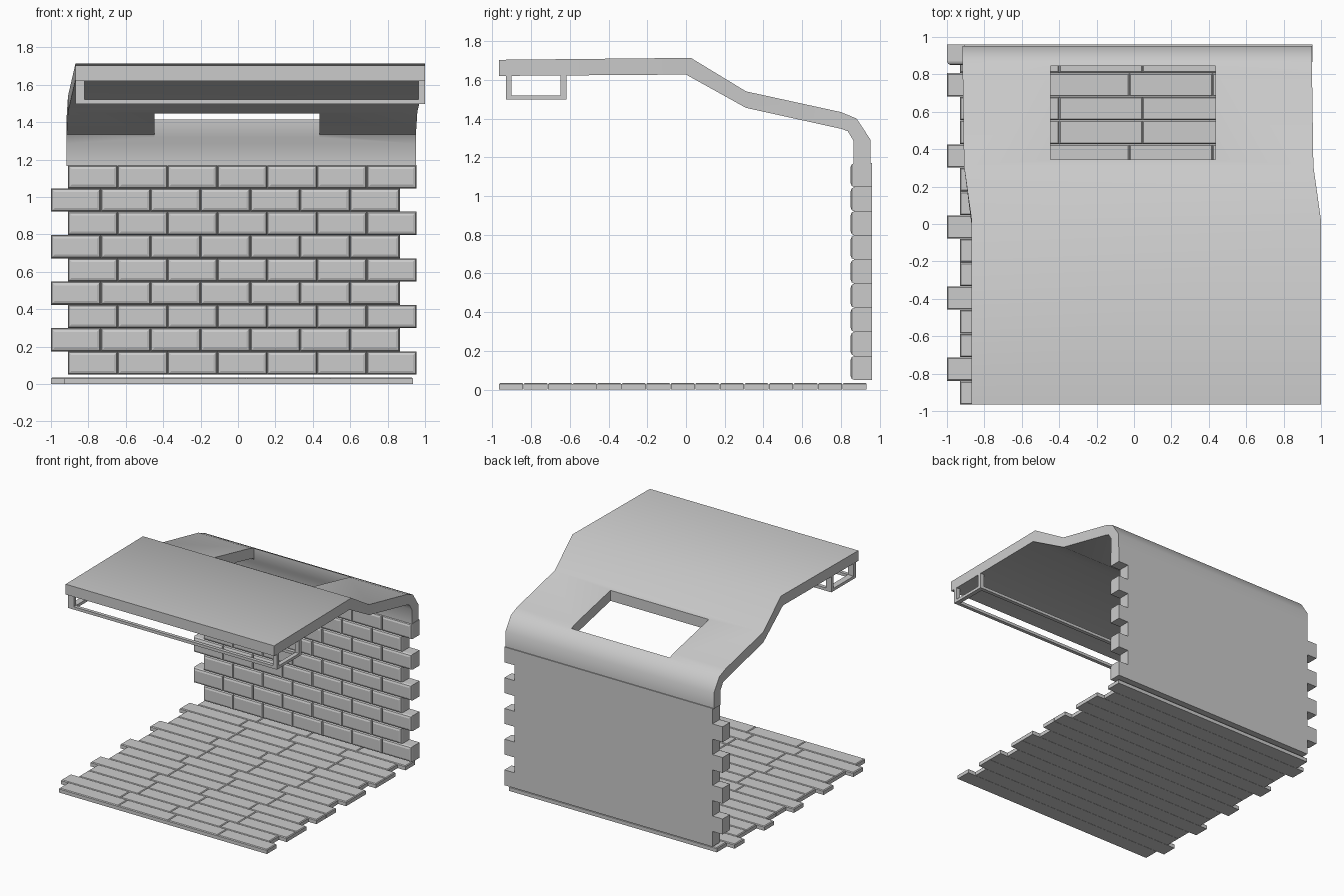
import bpy, bmesh
from mathutils import Vector

if "Cube" in bpy.data.objects:
    bpy.data.objects.remove(bpy.data.objects["Cube"])


def make_object(name, bm):
    bmesh.ops.recalc_face_normals(bm, faces=bm.faces[:])
    me = bpy.data.meshes.new(name)
    bm.to_mesh(me)
    bm.free()
    ob = bpy.data.objects.new(name, me)
    bpy.context.collection.objects.link(ob)
    return ob


def add_box(bm, lo, hi):
    verts = bmesh.ops.create_cube(bm, size=1)["verts"]
    for v in verts:
        v.co = Vector([hi[i] if v.co[i] > 0 else lo[i] for i in range(3)])
    return verts


def bevel_face_rim(bm, verts, axis, value, width, segments=1):
    # Bevel only the edges around the face lying at the given coordinate
    rim = {e for v in verts for e in v.link_edges
           if all(abs(w.co[axis] - value) < 1e-5 for w in e.verts)}
    bmesh.ops.bevel(bm, geom=list(rim), offset=width, segments=segments,
                    profile=0.5, affect='EDGES')


# Floor: 15 rows of planks, every third row shifted to the left
bm = bmesh.new()
pitch = 1.9 / 15
joints = [-0.93, -0.40, 0.045, 0.49, 0.935]
for row in range(15):
    shift = -0.07 if row % 3 == 1 else 0
    y = -0.965 + row * pitch
    for a, b in zip(joints, joints[1:]):
        plank = add_box(bm, (a + shift, y, 0), (b + shift, y + pitch - 0.002, 0.035))
        bevel_face_rim(bm, plank, 2, 0.035, 0.006)
make_object("floor_planks", bm)

# Wall: 9 courses of bricks, bevelled on the room side, flat on the back
bm = bmesh.new()
course, length = 1.12 / 9, 1.865 / 7
for row in range(9):
    x0 = -0.91 if row % 2 == 0 else -1.0
    z = 0.05 + row * course
    for i in range(7):
        x = x0 + i * length
        brick = add_box(bm, (x, 0.85, z), (x + length, 0.96, z + course))
        bevel_face_rim(bm, brick, 1, 0.85, 0.02, 2)
make_object("brick_wall", bm)

# Roof: bent sheet; (outer y, z), (inner y, z), sideways offset
sections = [
    ((-0.965, 1.703), (-0.965, 1.62), 0.065),
    ((0.025, 1.713), (0.0, 1.627), 0.065),
    ((0.31, 1.54), (0.31, 1.455), 0.025),
    ((0.80, 1.433), (0.80, 1.347), 0.018),
    ((0.88, 1.40), (0.835, 1.335), 0.018),
    ((0.953, 1.29), (0.865, 1.285), 0.018),
    ((0.953, 1.165), (0.865, 1.165), 0.018),
]
bm = bmesh.new()
half = 0.934
rings = []
for outer, inner, off in sections:
    rings.append([bm.verts.new((off + sx * half, p[0], p[1]))
                  for sx, p in ((-1, outer), (1, outer), (1, inner), (-1, inner))])
for r0, r1 in zip(rings, rings[1:]):
    for k in range(4):
        n = (k + 1) % 4
        bm.faces.new((r0[k], r0[n], r1[n], r1[k]))
bm.faces.new(rings[0])
bm.faces.new(rings[-1])
roof = make_object("roof", bm)

# Skylight opening cut straight down through the roof
bm = bmesh.new()
add_box(bm, (-0.447, 0.345, 1.2), (0.435, 0.845, 1.8))
cutter = make_object("skylight_cutter", bm)
cutter.hide_render = True
cut = roof.modifiers.new("skylight", 'BOOLEAN')
cut.operation = 'DIFFERENCE'
cut.solver = 'EXACT'
cut.object = cutter
bpy.context.view_layer.objects.active = roof
roof.select_set(True)
bpy.ops.object.modifier_apply(modifier=cut.name)
bpy.data.objects.remove(cutter)
bpy.ops.object.shade_smooth_by_angle(angle=0.6)

# Hanging rail: rectangular bottom frame on four posts under the front edge
bm = bmesh.new()
x_ends = [(-0.87, -0.82), (0.965, 1.0)]
y_bars = [(-0.93, -0.902), (-0.648, -0.618)]
for ya, yb in y_bars:
    add_box(bm, (-0.82, ya, 1.497), (0.965, yb, 1.52))
    for xa, xb in x_ends:
        add_box(bm, (xa, ya, 1.497), (xb, yb, 1.622))
for xa, xb in x_ends:
    add_box(bm, (xa, y_bars[0][1], 1.497), (xb, y_bars[1][0], 1.52))
make_object("hanging_rail", bm)
